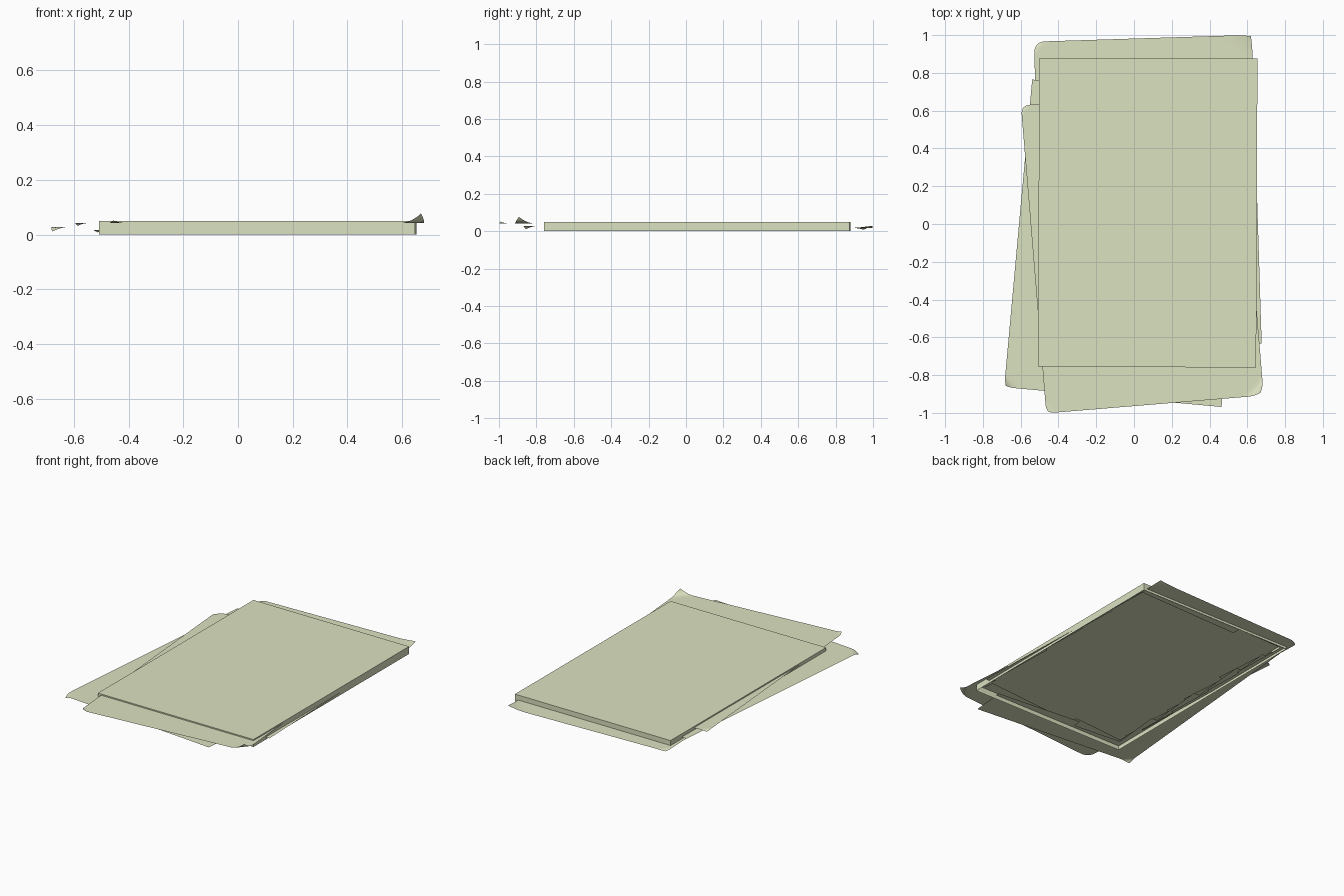
import bpy, bmesh, math
from mathutils import Matrix

if "Cube" in bpy.data.objects:
    bpy.data.objects.remove(bpy.data.objects["Cube"])

W, L = 1.155, 1.635          # paper size shared by the stack and the loose sheets
STACK = (0.0725, 0.06)       # centre of the main stack
MARGIN = 0.02                # how far loose sheets reach inside the stack

paper = bpy.data.materials.new("pale_sage_paper")
paper.diffuse_color = (0.71, 0.76, 0.53, 1)
paper.use_nodes = True
paper.node_tree.nodes["Principled BSDF"].inputs["Base Color"].default_value = paper.diffuse_color


def add_object(name, bm):
    mesh = bpy.data.meshes.new(name)
    bm.to_mesh(mesh)
    bm.free()
    mesh.materials.append(paper)
    obj = bpy.data.objects.new(name, mesh)
    bpy.context.collection.objects.link(obj)
    return obj


def place(bm, loc, degrees):
    bm.transform(Matrix.Translation(loc) @ Matrix.Rotation(math.radians(degrees), 4, 'Z'))


def cuts(size):
    """Grid lines across the sheet, dense near both edges."""
    edge = [size / 2 - d for d in (0, 0.01, 0.02, 0.03, 0.045, 0.06, 0.085, 0.12)]
    n = 24
    inner = [edge[-1] * (2 * i / n - 1) for i in range(1, n)]
    return [-e for e in edge] + inner + edge[::-1]


def hidden(v):
    """True where a point lies well inside the stack outline."""
    return (abs(v.co.x - STACK[0]) < W / 2 - MARGIN and
            abs(v.co.y - STACK[1]) < L / 2 - MARGIN)


def sheet(name, loc, degrees, curls):
    """Thin sheet; curls maps a corner (sx, sy) to (height, radius, inward pull)."""
    bm = bmesh.new()
    us, vs = cuts(W), cuts(L)
    rows = []
    for v in vs:
        row = []
        for u in us:
            x, y, z = u, v, 0.0
            for (sx, sy), (h, r, pull) in curls.items():
                dist = (abs(sx * W / 2 - u) + abs(sy * L / 2 - v)) / math.sqrt(2)
                t = max(0.0, 1 - dist / r)
                z += h * t ** 1.4
                x -= sx * pull * t * t
                y -= sy * pull * t * t
            row.append(bm.verts.new((x, y, z)))
        rows.append(row)
    for a, b in zip(rows, rows[1:]):
        for i in range(len(us) - 1):
            bm.faces.new((a[i], a[i + 1], b[i + 1], b[i])).smooth = True
    place(bm, loc, degrees)
    # drop the part buried in the stack
    buried = [f for f in bm.faces if all(hidden(v) for v in f.verts)]
    bmesh.ops.delete(bm, geom=buried, context='FACES')
    return add_object(name, bm)


# Main stack: a flat block, open underneath
bm = bmesh.new()
bmesh.ops.create_cube(bm, size=1, matrix=Matrix.Diagonal((W, L, 0.05, 1)))
bmesh.ops.delete(bm, geom=[f for f in bm.faces if f.normal.z < -0.5], context='FACES_ONLY')
place(bm, (*STACK, 0.025), -0.25)
add_object("paper_stack", bm)

# Loose sheets poking out of the stack, with bent corners
sheet("lower_sheet", (0.073, 0.166, 0.017), 1.8,
      {(-1, 1): (-0.009, 0.045, 0.016), (1, 1): (0.012, 0.085, 0.006)})
sheet("middle_sheet", (-0.038, -0.102, 0.028), -5.2,
      {(-1, -1): (-0.017, 0.045, 0.008)})
sheet("upper_sheet", (0.044, -0.140, 0.042), 4.7,
      {(1, -1): (0.035, 0.06, 0.016), (-1, -1): (0.009, 0.035, 0.010),
       (-1, 1): (-0.01, 0.035, 0.012)})
